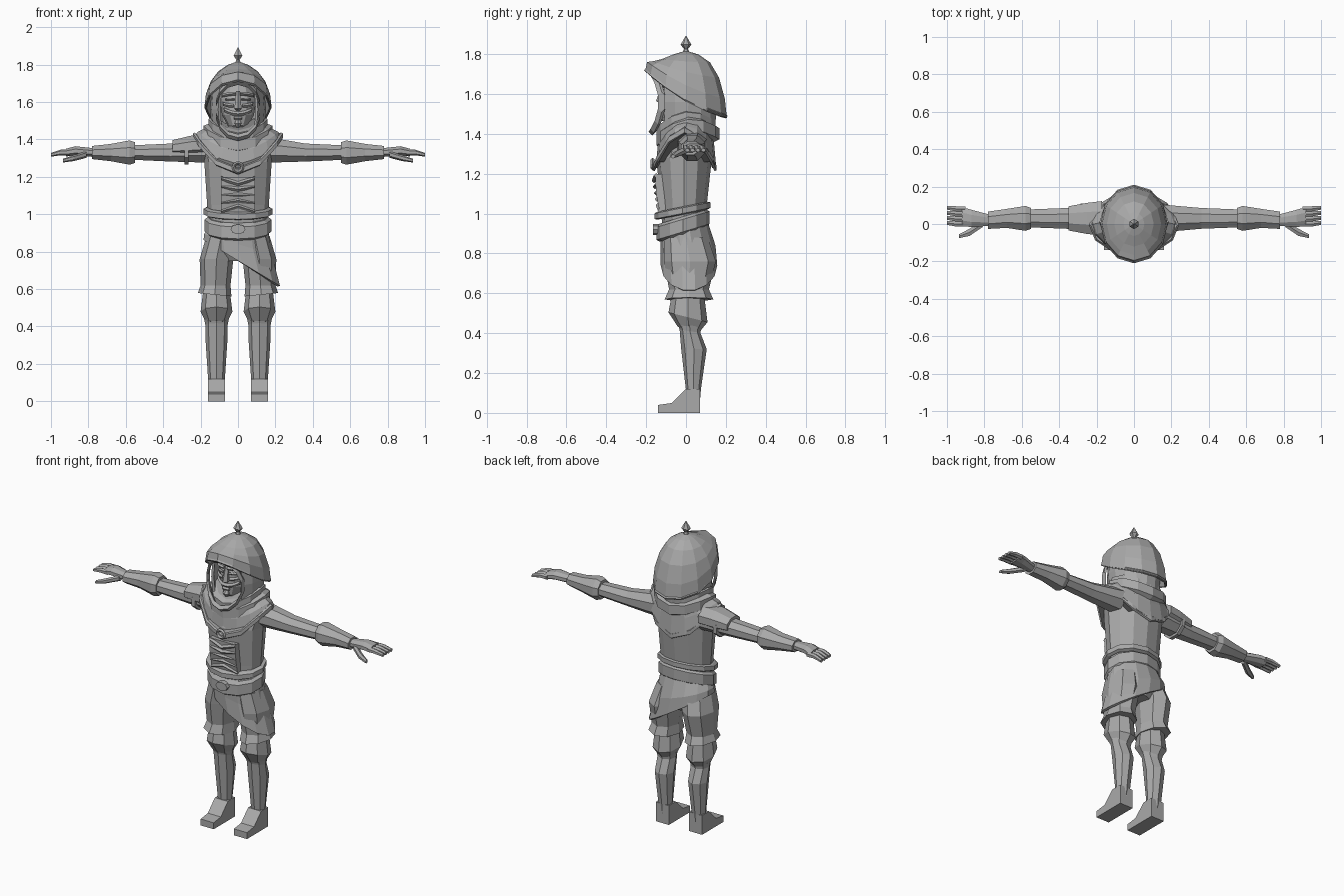
import bpy, bmesh
from math import sin, cos, pi, sqrt
from mathutils import Vector

cube = bpy.data.objects.get("Cube")
if cube:
    bpy.data.objects.remove(cube, do_unlink=True)

GREY = (.4, .4, .4, 1)
grey = bpy.data.materials.new("plain grey")
grey.use_nodes = True
grey.diffuse_color = GREY
grey.node_tree.nodes["Principled BSDF"].inputs["Base Color"].default_value = GREY


def skin(name, rows, closed=True, caps=True, thick=0):
    """Join rows of points with quads."""
    bm = bmesh.new()
    vert_rows = [[bm.verts.new(point) for point in row] for row in rows]
    count = len(vert_rows[0])
    for low, high in zip(vert_rows, vert_rows[1:]):
        for i in range(count if closed else count - 1):
            j = (i + 1) % count
            bm.faces.new((low[i], low[j], high[j], high[i]))
    if caps:
        bm.faces.new(vert_rows[0])
        bm.faces.new(vert_rows[-1])
    bmesh.ops.recalc_face_normals(bm, faces=bm.faces)
    mesh = bpy.data.meshes.new(name)
    bm.to_mesh(mesh)
    bm.free()
    mesh.materials.append(grey)
    ob = bpy.data.objects.new(name, mesh)
    bpy.context.collection.objects.link(ob)
    if thick:
        shell = ob.modifiers.new("thickness", "SOLIDIFY")
        shell.thickness = thick
        shell.offset = -1


def ring(z, wide, deep, x=0, y=0, lean=0, dip=0, slant=0):
    """Level ellipse as a function of angle, where angle zero faces front.
    It can lean front to back, slant side to side, or dip at front and back."""
    def point(angle):
        px, py = wide * sin(angle), -deep * cos(angle)
        return Vector((x + px, y + py, z + lean * py + slant * px - dip * cos(angle) ** 2))
    return point


def flip(point, side):
    return Vector((point.x * side, point.y, point.z))


def loft(name, *rings, sides=12, side=1, gap=0, **options):
    """Upright skin through rings, with an optional open gap at the front."""
    steps = sides - 1 if gap else sides
    angles = [gap + (pi - gap) * 2 * i / steps for i in range(sides)]
    skin(name, [[flip(r(a), side) for a in angles] for r in rings], closed=not gap, **options)


def band(name, z, height, wide, deep, bevel=.015, **shape):
    """Garment band with bevelled upper and lower edges."""
    levels = [(-1, bevel), (-.7, 0), (.7, 0), (1, bevel)]
    loft(name, *[ring(z=z + k * height / 2, wide=wide - inset, deep=deep - inset, **shape)
                 for k, inset in levels])


def station(x, deep, tall, y=.03, z=1.33):
    """Upright cross-section of an arm part."""
    return Vector((x, y, z)), deep, tall


def limb(name, *stations, side=1, sides=8):
    """Sideways skin through stations."""
    angles = [pi * (2 * i + 1) / sides for i in range(sides)]
    skin(name, [[flip(c + Vector((0, deep * cos(a), tall * sin(a))), side) for a in angles]
                for c, deep, tall in stations])


def prism(name, profile, start, end, side=1):
    """Side profile extruded across x."""
    skin(name, [[(side * x, y, z) for y, z in profile] for x in (start, end)])


def strip(name, path, size):
    """Diamond-section bar along a path."""
    offsets = [Vector(o) * size for o in ((0, -1, 0), (0, 0, 1), (0, 1, 0), (0, 0, -1))]
    skin(name, [[Vector(p) + o for o in offsets] for p in path])


def face_strip(name, z, start, end, bend=0, size=.01, steps=4):
    """Bar hugging the rounded front of the face, bent by the square of its length."""
    path = []
    for i in range(steps + 1):
        t = i / steps
        x = start + (end - start) * t
        path.append((x, -.02 - sqrt(.01 - x * x), z + bend * t * t))
    strip(name, path, size)


# Torso and abdominal plates
loft("torso", ring(z=.93, wide=.155, deep=.11, y=-.01), ring(z=1.05, wide=.165, deep=.115, y=-.01),
     ring(z=1.28, wide=.18, deep=.14, y=-.01), ring(z=1.37, wide=.2, deep=.13, y=.01),
     ring(z=1.45, wide=.13, deep=.1, y=.01))
prism("chest_panel", [(-.13, 1), (-.15, 1.1), (-.155, 1.2), (-.1, 1.2), (-.1, 1)], -.09, .09)
for i in range(5):
    height, bend = 1.03 + i * .037, .014 - i * .007
    strip("abdominal_ridge", [(.09 * k, -.14 - .005 * i + .01 * abs(k), height + bend * (1 - 2 * abs(k)))
                              for k in (-1, -.5, 0, .5, 1)], size=.012)

# Waist bands and buckle
band("waist_flange", z=1.015, height=.04, wide=.185, deep=.14, y=-.018, lean=.2)
band("belt", z=.94, height=.09, wide=.178, deep=.133, y=-.015, lean=.3)
skin("buckle", [[(.04 * cos(i * pi / 4), y, .92 + .027 * sin(i * pi / 4)) for i in range(8)] for y in (-.13, -.165)])

# Wrapped skirt with slanting hem
loft("wrapped_skirt", ring(z=.92, wide=.165, deep=.12, y=-.01, lean=.3),
     ring(z=.84, wide=.185, deep=.138, y=.01, slant=-.3),
     ring(z=.74, wide=.21, deep=.142, x=.02, y=.015, slant=-.6), sides=14, caps=False, thick=.015)
loft("hips", ring(z=.92, wide=.15, deep=.11), ring(z=.8, wide=.165, deep=.12, y=.01),
     ring(z=.75, wide=.08, deep=.09, y=.01), sides=10)

LEG = .115
for side, word in ((1, "left"), (-1, "right")):
    # Trousers, knee puffs and boots
    loft(word + "_trouser", ring(z=.88, wide=.08, deep=.11, x=.09), ring(z=.76, wide=.09, deep=.13, x=LEG, y=.02),
         ring(z=.62, wide=.08, deep=.1, x=.12, y=.015),
         ring(z=.57, wide=.09, deep=.122, x=.125, y=.015, slant=.1), sides=8, side=side)
    loft(word + "_knee_puff", ring(z=.6, wide=.07, deep=.08, x=LEG, y=.01),
         ring(z=.48, wide=.085, deep=.098, x=LEG, y=.01, lean=-.25),
         ring(z=.42, wide=.055, deep=.055, x=LEG, y=.015, lean=-.2), sides=8, side=side)
    loft(word + "_boot", ring(z=.44, wide=.066, deep=.06, x=LEG, y=.018, lean=-.15),
         ring(z=.41, wide=.06, deep=.052, x=LEG, y=.02, lean=-.15), ring(z=.32, wide=.058, deep=.064, x=LEG, y=.04),
         ring(z=.12, wide=.045, deep=.038, x=LEG, y=.037), ring(z=.06, wide=.045, deep=.04, x=LEG, y=.03),
         sides=8, side=side)
    prism(word + "_foot", [(-.14, 0), (.07, 0), (.07, .12), (0, .12), (-.07, .05), (-.14, .04)],
          LEG - .045, LEG + .045, side)

    # Arms and flared cuffs
    limb(word + "_arm", station(x=.15, deep=.08, tall=.075, z=1.345), station(x=.36, deep=.06, tall=.052),
         station(x=.6, deep=.05, tall=.04), side=side)
    limb(word + "_cuff", station(x=.55, deep=.06, tall=.06), station(x=.58, deep=.072, tall=.07),
         station(x=.68, deep=.055, tall=.05), station(x=.78, deep=.05, tall=.038, y=.02), side=side)

    # Hands with four fingers and a lowered thumb
    limb(word + "_palm", station(x=.77, deep=.032, tall=.025, y=.02), station(x=.87, deep=.05, tall=.028, z=1.338),
         station(x=.92, deep=.055, tall=.022, y=.04), side=side)
    for i in range(4):
        y = i * .027
        limb(word + "_finger", station(x=.9, deep=.016, tall=.016, y=y), station(x=.95, deep=.016, tall=.015, y=y),
             station(x=1, deep=.012, tall=.01, y=y + .006, z=1.318), side=side, sides=6)
    limb(word + "_thumb", station(x=.81, deep=.02, tall=.018, y=0, z=1.32),
         station(x=.88, deep=.022, tall=.016, y=-.045, z=1.3),
         station(x=.935, deep=.012, tall=.01, y=-.065, z=1.287), side=side, sides=6)

# Shoulder pad and arm strap on one side
limb("shoulder_pad", station(x=.17, deep=.1, tall=.06, z=1.37), station(x=.25, deep=.09, tall=.06, z=1.365),
     station(x=.35, deep=.07, tall=.045, z=1.355), side=-1)
limb("arm_strap", *[station(x=x, deep=.085, tall=.07) for x in (.264, .286)], side=-1)

# Capelet with raised sides, ring brooch and wrapped scarf
loft("capelet", ring(z=1.48, wide=.14, deep=.12, y=.015, dip=.05), ring(z=1.44, wide=.215, deep=.142, dip=.1),
     ring(z=1.42, wide=.232, deep=.152, dip=.19), sides=16, caps=False, thick=.02)
band("capelet_hem", z=1.42, height=.035, wide=.24, deep=.16, bevel=.01, y=-.007, dip=.19)
bpy.ops.mesh.primitive_torus_add(major_segments=10, minor_segments=4, major_radius=.024, minor_radius=.009,
                                 location=(0, -.168, 1.25), rotation=(pi / 2, 0, 0))
brooch = bpy.context.object
brooch.name = "ring_brooch"
brooch.data.materials.append(grey)
band("lower_scarf", z=1.445, height=.08, wide=.185, deep=.158, bevel=.03, y=.01, lean=.1, dip=.06)
band("upper_scarf", z=1.485, height=.07, wide=.158, deep=.148, bevel=.03, lean=.1, dip=.06)

# Head and facial features
loft("head", ring(z=1.42, wide=.05, deep=.06), ring(z=1.475, wide=.055, deep=.09, y=-.025),
     ring(z=1.53, wide=.085, deep=.1, y=-.02), ring(z=1.62, wide=.1, deep=.1, y=-.015),
     ring(z=1.74, wide=.06, deep=.07))
loft("nose", ring(z=1.555, wide=.012, deep=.02, y=-.11), ring(z=1.565, wide=.022, deep=.035, y=-.115),
     ring(z=1.66, wide=.012, deep=.015, y=-.105), sides=6)
loft("goatee", ring(z=1.465, wide=.01, deep=.012, y=-.11), ring(z=1.485, wide=.022, deep=.02, y=-.115),
     ring(z=1.505, wide=.012, deep=.012, y=-.11), sides=6)
face_strip("lower_lip", z=1.515, start=-.022, end=.022, size=.009)
for side in (1, -1):
    face_strip("moustache", z=1.537, start=0, end=side * .075, bend=.022, size=.012)
    face_strip("brow", z=1.645, start=side * .012, end=side * .082, bend=-.01)
    face_strip("eye", z=1.615, start=side * .02, end=side * .066, size=.007)
    face_strip("cheek", z=1.58, start=side * .025, end=side * .08, bend=.01)

# Hood sides and pointed face frame
loft("hood", ring(z=1.68, wide=.14, deep=.155), ring(z=1.56, wide=.15, deep=.16),
     ring(z=1.44, wide=.14, deep=.15), gap=pi / 4, caps=False, thick=.015)
turns = [i * pi / 7 for i in range(-7, 8)]
strip("face_frame", [(.122 * sin(t), -.12 - .05 * cos(t) ** 2, 1.56 + .15 * cos(t)) for t in turns], size=.018)

# Domed helmet rising to a front peak, with a rim
arcs = [i * pi / 10 for i in range(5)]
loft("helmet", *[ring(z=1.57 + .24 * sin(a), wide=.18 * cos(a), deep=.205 * cos(a), lean=-.58 * cos(a) ** 4,
                      dip=-.03 * cos(a) ** 4) for a in arcs], ring(z=1.815, wide=.01, deep=.01),
     caps=False, thick=.012)
rim = ring(z=1.575, wide=.176, deep=.198, lean=-.58, dip=-.03)
strip("helmet_rim", [rim(i * pi / 6) for i in range(13)], size=.012)

# Helmet spike
loft("spike", *[ring(z=z, wide=r, deep=r) for z, r in ((1.8, .022), (1.826, .01), (1.848, .027), (1.892, .002))],
     sides=6)
